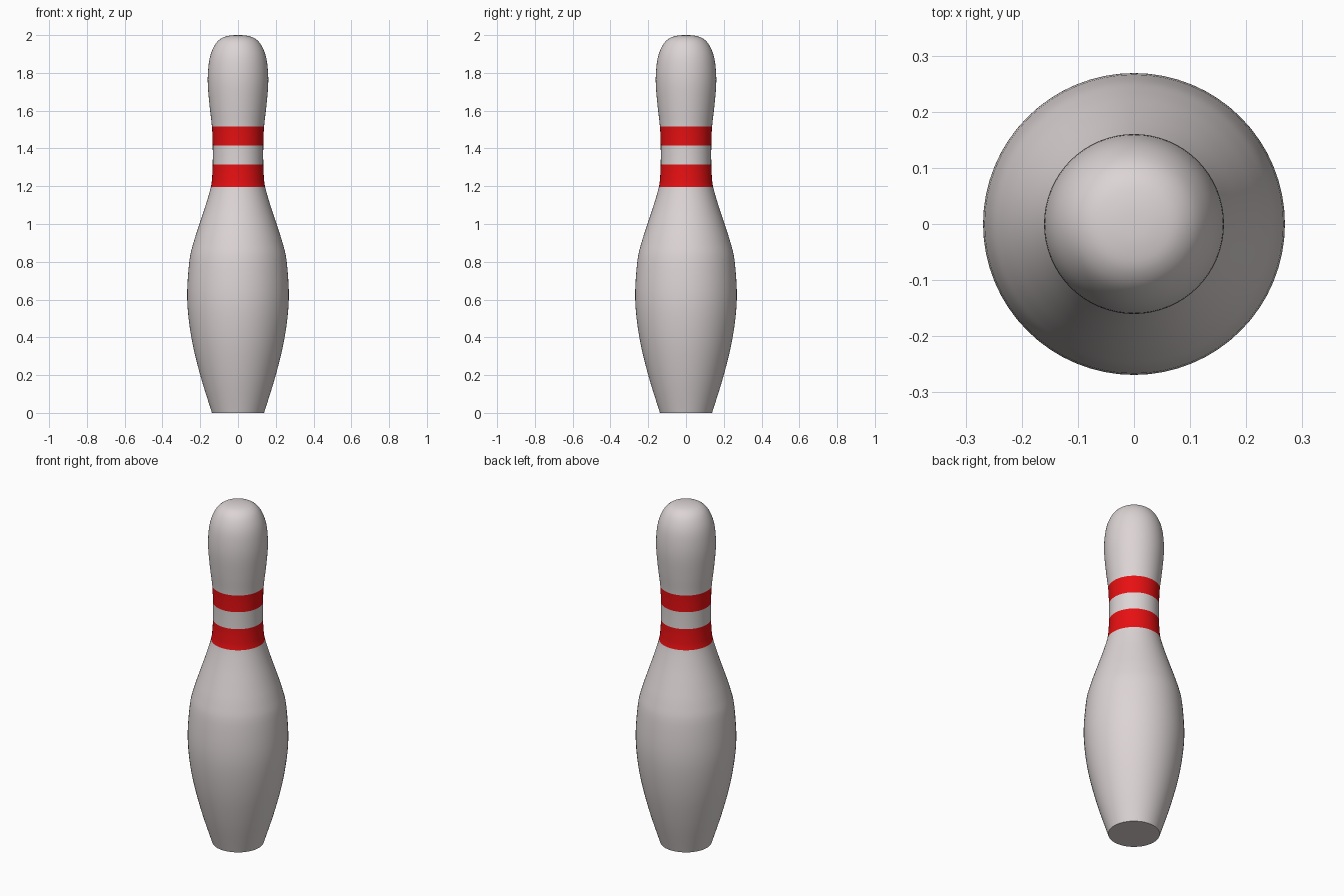
import bpy, bmesh, math
from mathutils import Vector

if "Cube" in bpy.data.objects:
    bpy.data.objects.remove(bpy.data.objects["Cube"])

SIDES = 64
STEPS = 4  # rings per profile span

def material(name, rgb):
    m = bpy.data.materials.new(name)
    m.diffuse_color = (*rgb, 1)
    m.use_nodes = True
    m.node_tree.nodes["Principled BSDF"].inputs["Base Color"].default_value = m.diffuse_color
    return m

# Outline as (radius, height), from base to crown
outline = [(0.138, 0), (0.200, 0.2), (0.247, 0.4), (0.269, 0.6), (0.258, 0.8),
           (0.236, 0.9), (0.204, 1.0), (0.171, 1.1), (0.144, 1.195),
           (0.137, 1.25), (0.134, 1.315), (0.134, 1.415), (0.138, 1.515),
           (0.150, 1.62), (0.160, 1.74), (0.157, 1.83), (0.144, 1.90),
           (0.118, 1.955), (0.085, 1.985), (0.045, 1.997), (0.0, 2.0)]
stripes = [(1.195, 1.315), (1.415, 1.515)]

def smooth_curve(points):
    """Spline through the outline, keeping every given point as a ring."""
    p = [Vector(q) for q in points]
    p = [2 * p[0] - p[1]] + p + [Vector((-p[-2].x, p[-2].y))]
    out = []
    for a, b, c, d in zip(p, p[1:], p[2:], p[3:]):
        for i in range(STEPS):
            t = i / STEPS
            out.append(0.5 * (2 * b + (c - a) * t + (2 * a - 5 * b + 4 * c - d) * t**2
                              + (3 * b - a - 3 * c + d) * t**3))
    return out

# Turned body with a flat base
bm = bmesh.new()
rings = []
for q in smooth_curve(outline):
    rings.append([bm.verts.new((q.x * math.cos(a), q.x * math.sin(a), q.y))
                  for a in (2 * math.pi * i / SIDES for i in range(SIDES))])
for lo, hi in zip(rings, rings[1:]):
    for i in range(SIDES):
        j = (i + 1) % SIDES
        bm.faces.new((lo[i], lo[j], hi[j], hi[i]))
bm.faces.new(rings[0][::-1])
crown = bm.verts.new((0, 0, 2))
for i in range(SIDES):
    bm.faces.new((rings[-1][i], rings[-1][(i + 1) % SIDES], crown))

# Painted neck stripes by height
for f in bm.faces:
    z = f.calc_center_median().z
    f.material_index = int(any(lo < z < hi for lo, hi in stripes))

mesh = bpy.data.meshes.new("pin_body")
bm.to_mesh(mesh)
bm.free()
mesh.materials.append(material("warm_white", (0.72, 0.66, 0.66)))
mesh.materials.append(material("stripe_red", (0.8, 0.005, 0.006)))
body = bpy.data.objects.new("pin_body", mesh)
bpy.context.collection.objects.link(body)
bpy.context.view_layer.objects.active = body
body.select_set(True)
bpy.ops.object.shade_smooth_by_angle(angle=math.radians(35))
